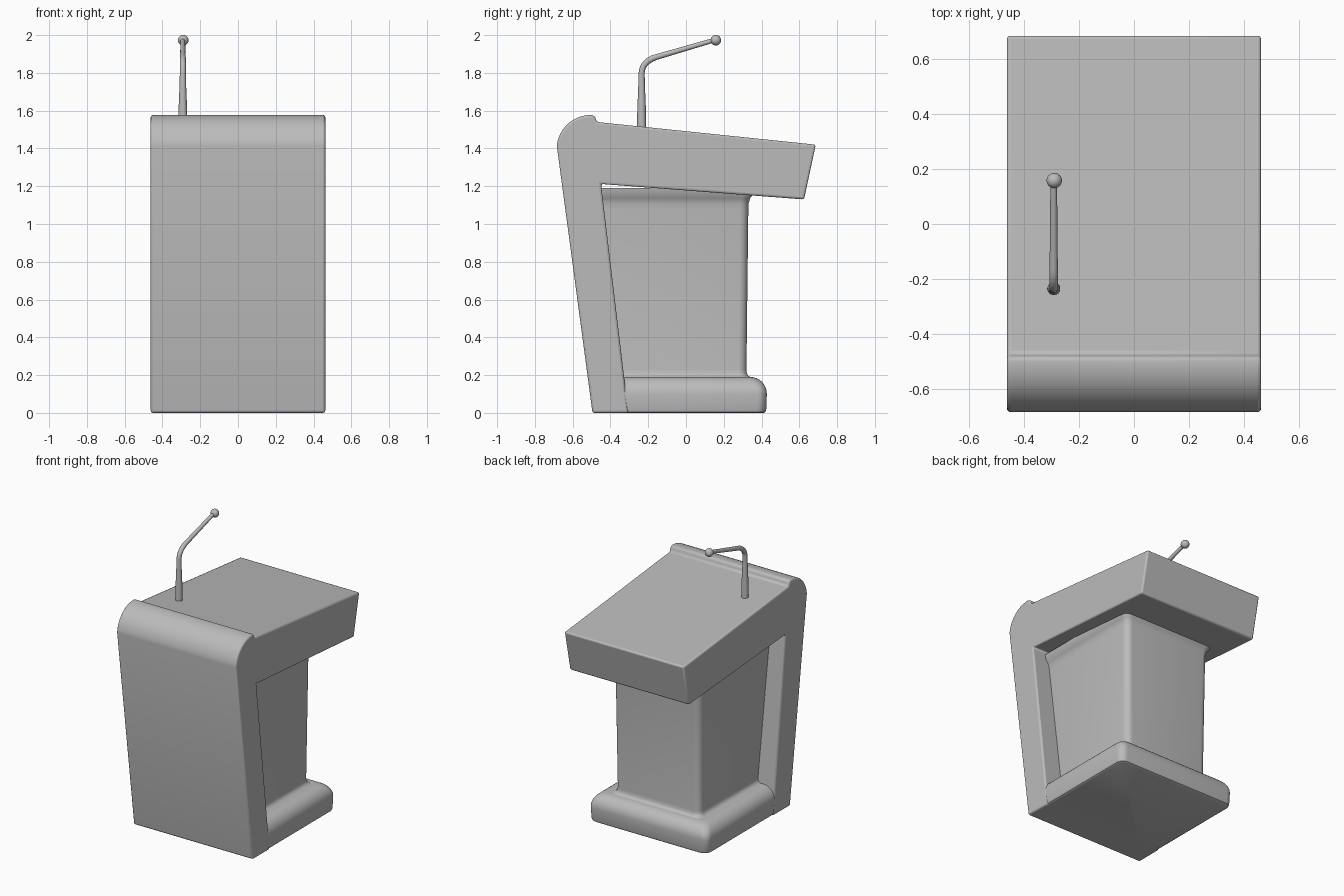
import bpy, bmesh, math
from mathutils import Vector

if "Cube" in bpy.data.objects:
    bpy.data.objects.remove(bpy.data.objects["Cube"])

grey = bpy.data.materials.new("plain grey")
grey.diffuse_color = (0.5, 0.5, 0.5, 1)
grey.use_nodes = True
grey.node_tree.nodes["Principled BSDF"].inputs["Base Color"].default_value = grey.diffuse_color


def finish(name, bm, angle=40):
    bmesh.ops.recalc_face_normals(bm, faces=bm.faces)
    me = bpy.data.meshes.new(name)
    bm.to_mesh(me)
    bm.free()
    ob = bpy.data.objects.new(name, me)
    bpy.context.collection.objects.link(ob)
    me.materials.append(grey)
    bpy.ops.object.select_all(action='DESELECT')
    ob.select_set(True)
    bpy.context.view_layer.objects.active = ob
    bpy.ops.object.shade_smooth_by_angle(angle=math.radians(angle))
    return ob


def loft(name, rings):
    """Skin a list of equal-length point rings and cap both ends."""
    bm = bmesh.new()
    rows = [[bm.verts.new(p) for p in ring] for ring in rings]
    n = len(rows[0])
    for a, b in zip(rows, rows[1:]):
        for i in range(n):
            j = (i + 1) % n
            bm.faces.new((a[i], a[j], b[j], b[i]))
    bm.faces.new(rows[0][::-1])
    bm.faces.new(rows[-1])
    return finish(name, bm)


def rounded_rect(hx, y0, y1, r, z, seg=6):
    pts = []
    corners = [(hx - r, y1 - r), (-hx + r, y1 - r), (-hx + r, y0 + r), (hx - r, y0 + r)]
    for k, (cx, cy) in enumerate(corners):
        for i in range(seg + 1):
            a = math.pi / 2 * (k + i / seg)
            pts.append((cx + r * math.cos(a), cy + r * math.sin(a), z))
    return pts


# Front panel and sloping desk top: one side profile (y, z) extruded across x
profile = [(-0.495, 0)]
for i in range(13):
    a = math.radians(174 - 84 * i / 12)
    profile.append((-0.505 + 0.18 * math.cos(a), 1.395 + 0.182 * math.sin(a)))
profile += [(-0.485, 1.575), (-0.472, 1.54), (0.687, 1.42), (0.625, 1.13),
            (-0.45, 1.212), (-0.305, 0)]
bm = bmesh.new()
face = bm.faces.new([bm.verts.new((-0.462, y, z)) for y, z in profile])
ext = bmesh.ops.extrude_face_region(bm, geom=[face])
bmesh.ops.translate(bm, vec=(0.924, 0, 0),
                    verts=[g for g in ext['geom'] if isinstance(g, bmesh.types.BMVert)])
shell = finish("panel_and_desk_top", bm)
bev = shell.modifiers.new("soft edges", 'BEVEL')
bev.width = 0.012
bev.segments = 3
bev.limit_method = 'ANGLE'
bev.angle_limit = math.radians(30)

# Base plinth with a rounded upper edge
levels = [(0, 0.016), (0.006, 0.007), (0.02, 0.003), (0.10, 0)]
levels += [(0.10 + 0.09 * math.sin(a), 0.085 * (1 - math.cos(a)))
           for a in [math.pi / 2 * i / 8 for i in range(1, 9)]]
loft("base", [rounded_rect(0.461 - d, -0.40, 0.428 - d, 0.05, z) for z, d in levels])

# Column with small flares where it meets the base and the desk top
flare = [(0.15, 0.02), (0.19, 0.02), (0.197, 0.008), (0.21, 0.002), (0.23, 0),
         (1.08, 0.01), (1.11, 0.012), (1.135, 0.019), (1.15, 0.03), (1.19, 0.035)]
loft("column", [rounded_rect(0.325 + d, -0.40 - 0.12 * z, 0.32 + d, 0.045, z)
                for z, d in flare])

# Microphone stem: tapered tube along a bent path in the yz plane
path = [(-0.235, 1.48, 0.024), (-0.235, 1.60, 0.023), (-0.235, 1.72, 0.018),
        (-0.235, 1.80, 0.016)]
for i in range(1, 8):
    t = i / 8
    p = [(1 - t) ** 2 * a + 2 * t * (1 - t) * b + t * t * c
         for a, b, c in ((-0.235, -0.23, -0.16), (1.80, 1.86, 1.883))]
    path.append((p[0], p[1], 0.016))
path += [(-0.16, 1.883, 0.015), (0.155, 1.975, 0.012)]
rings = []
for i, (y, z, r) in enumerate(path):
    a, b = path[max(i - 1, 0)], path[min(i + 1, len(path) - 1)]
    t = Vector((0, b[0] - a[0], b[1] - a[1])).normalized()
    side = Vector((1, 0, 0))
    up = t.cross(side)
    c = Vector((-0.292, y, z))
    rings.append([c + r * (math.cos(k * math.pi / 8) * side + math.sin(k * math.pi / 8) * up)
                  for k in range(16)])
loft("microphone_stem", rings)

# Microphone head
bm = bmesh.new()
bmesh.ops.create_uvsphere(bm, u_segments=24, v_segments=14, radius=0.028)
bmesh.ops.translate(bm, verts=bm.verts, vec=(-0.29, 0.158, 1.973))
finish("microphone_head", bm)
